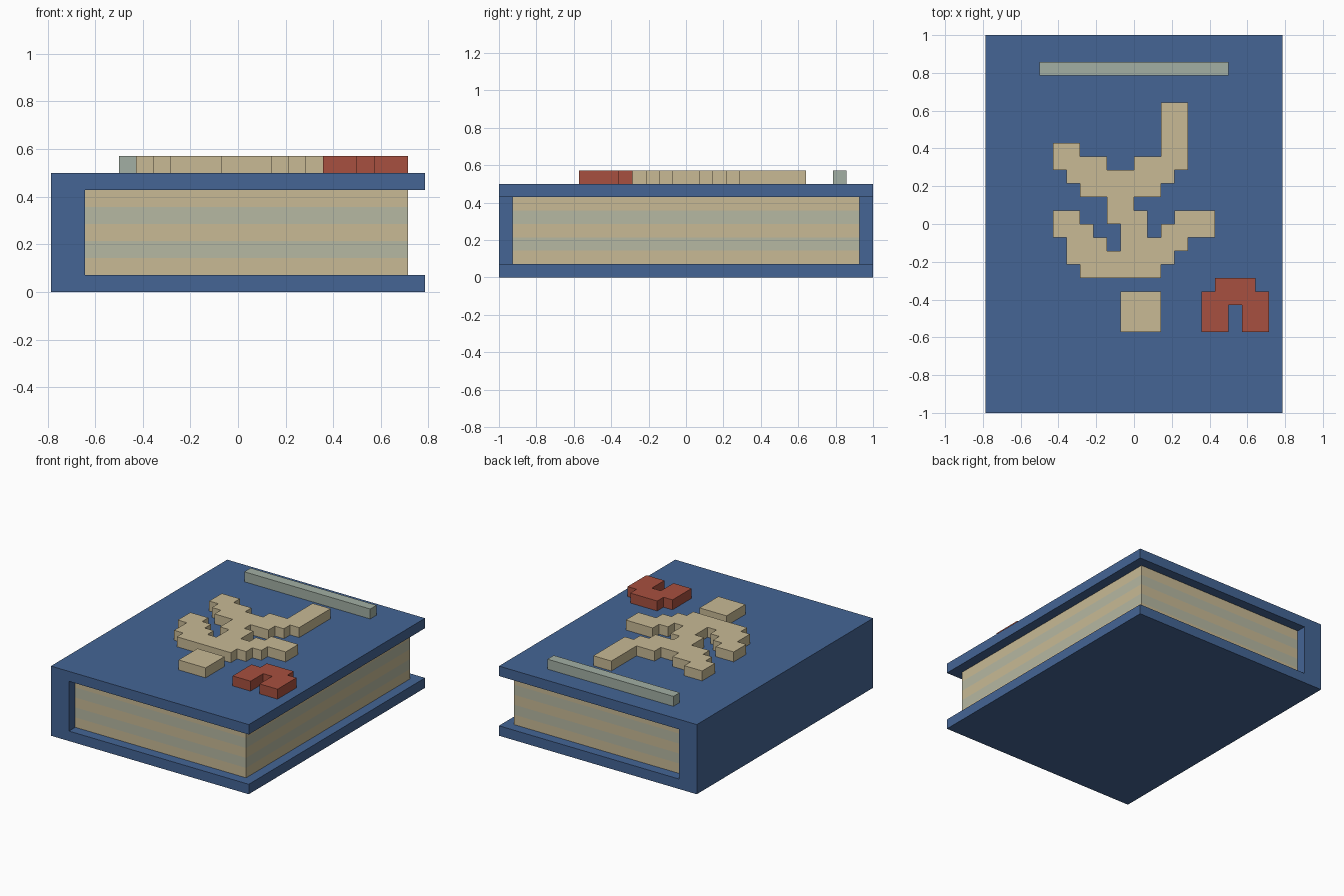
import bpy, bmesh
from mathutils import Matrix

if "Cube" in bpy.data.objects:
    bpy.data.objects.remove(bpy.data.objects["Cube"])

U = 1 / 14  # everything sits on a grid of 1/14 unit


def material(name, rgb):
    mat = bpy.data.materials.new(name)
    mat.diffuse_color = (*rgb, 1)
    mat.use_nodes = True
    mat.node_tree.nodes["Principled BSDF"].inputs["Base Color"].default_value = mat.diffuse_color
    return mat


BLUE = material("cover_blue", (0.058, 0.13, 0.30))
TAN = material("paper_tan", (0.58, 0.49, 0.30))
GREY = material("paper_grey", (0.47, 0.48, 0.36))
SAGE = material("sage", (0.36, 0.43, 0.37))
RED = material("red", (0.39, 0.08, 0.05))


def prism(name, outline, low, high, mats, axis="Z"):
    """Extrude a grid outline from low to high, along z or (for xz outlines) along y."""
    bm = bmesh.new()
    if axis == "Z":
        points = [(x, y, low) for x, y in outline]
        step = (0, 0, high - low)
    else:
        points = [(x, low, z) for x, z in outline]
        step = (0, high - low, 0)
    base = bm.faces.new([bm.verts.new(p) for p in points])
    grown = bmesh.ops.extrude_face_region(bm, geom=[base], use_keep_orig=True)["geom"]
    bmesh.ops.translate(bm, vec=step, verts=[v for v in grown if isinstance(v, bmesh.types.BMVert)])
    bmesh.ops.recalc_face_normals(bm, faces=bm.faces)
    bm.transform(Matrix.Scale(U, 4))
    mesh = bpy.data.meshes.new(name)
    bm.to_mesh(mesh)
    bm.free()
    for mat in mats:
        mesh.materials.append(mat)
    obj = bpy.data.objects.new(name, mesh)
    bpy.context.collection.objects.link(obj)
    return obj


def rect(x0, y0, x1, y1):
    return [(x0, y0), (x1, y0), (x1, y1), (x0, y1)]


# Cover boards and spine as one C-shaped section
prism("cover", [(-11, 0), (11, 0), (11, 1), (-9, 1), (-9, 6), (11, 6), (11, 7), (-11, 7)],
      -14, 14, [BLUE], "Y")

# Page block with alternating paper bands
pages = prism("pages", rect(-9, -13, 10, 13), 1, 6, [TAN, GREY])
bm = bmesh.new()
bm.from_mesh(pages.data)
for z in range(2, 6):
    bmesh.ops.bisect_plane(bm, geom=bm.verts[:] + bm.edges[:] + bm.faces[:],
                           plane_co=(0, 0, z * U), plane_no=(0, 0, 1))
for face in bm.faces:
    z = face.calc_center_median().z / U
    face.material_index = 1 if abs(face.normal.z) < 0.5 and int(z) % 2 == 0 else 0
bm.to_mesh(pages.data)
bm.free()

# Raised decoration on the front cover
prism("title_bar", rect(-7, 11, 7, 12), 7, 8, [SAGE])
prism("ornament_square", rect(-1, -8, 2, -5), 7, 8, [TAN])
prism("ornament_arch", [(5, -8), (7, -8), (7, -6), (8, -6), (8, -8), (10, -8),
                        (10, -5), (9, -5), (9, -4), (6, -4), (6, -5), (5, -5)], 7, 8, [RED])
branch = [
    (-6, 6), (-4, 6), (-4, 5), (-2, 5), (-2, 4), (0, 4), (0, 5), (2, 5), (2, 9), (4, 9),
    (4, 4), (3, 4), (3, 3), (2, 3), (2, 2), (0, 2), (0, 1), (1, 1), (1, -1), (2, -1),
    (2, 0), (3, 0), (3, 1), (6, 1), (6, -1), (4, -1), (4, -2), (3, -2), (3, -3), (2, -3),
    (2, -4), (-4, -4), (-4, -3), (-5, -3), (-5, -1), (-6, -1), (-6, 1), (-4, 1), (-4, 0),
    (-3, 0), (-3, -1), (-2, -1), (-2, -2), (-1, -2), (-1, 0), (-2, 0), (-2, 2), (-4, 2),
    (-4, 3), (-5, 3), (-5, 4), (-6, 4)]
prism("ornament_branch", branch, 7, 8, [TAN])
